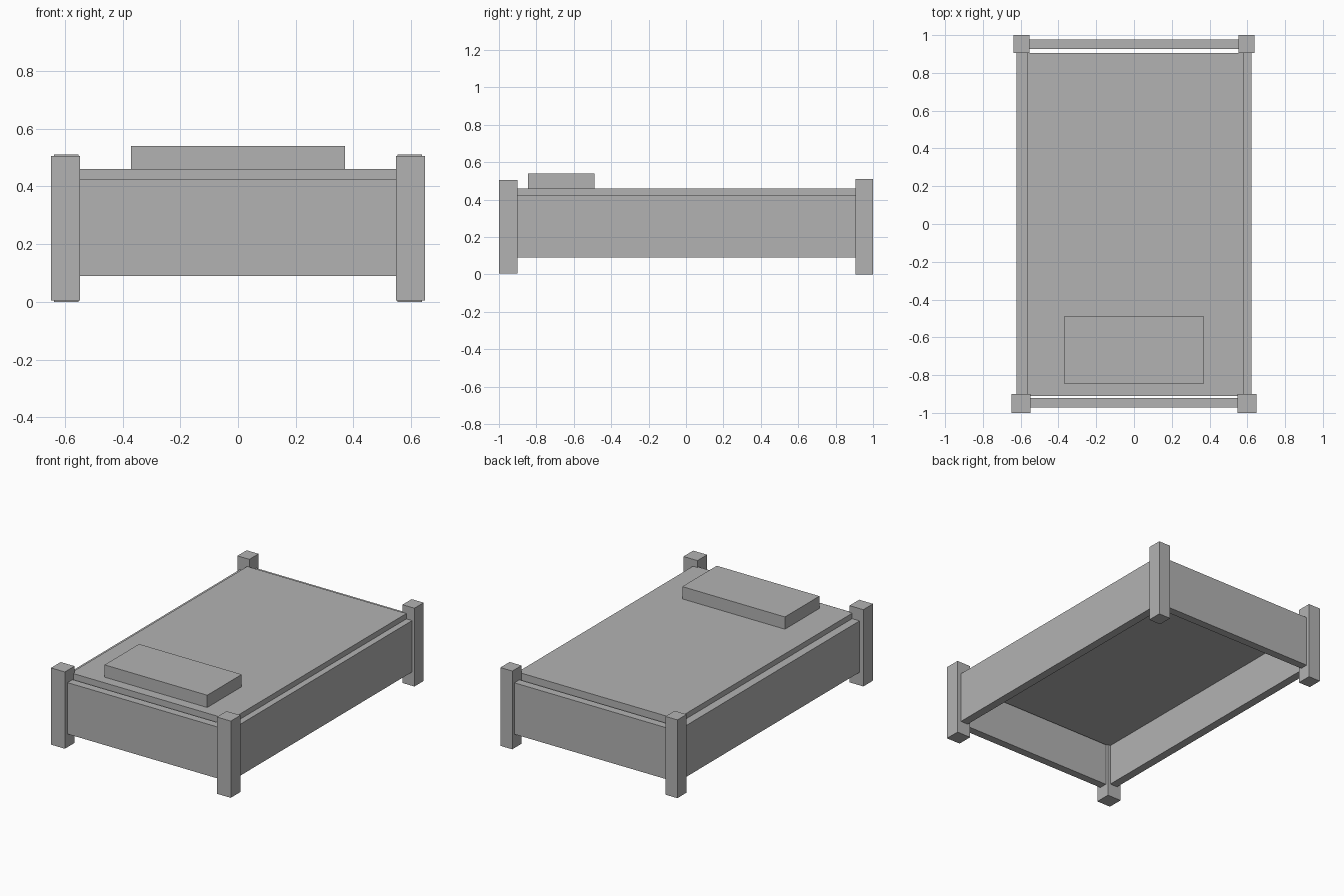
import bpy
from mathutils import Vector

if "Cube" in bpy.data.objects:
    bpy.data.objects.remove(bpy.data.objects["Cube"], do_unlink=True)

# One plain grey for the whole bed
GREY = (0.45, 0.45, 0.45, 1)
grey = bpy.data.materials.new("plain grey")
grey.use_nodes = True
grey.diffuse_color = GREY
grey.node_tree.nodes["Principled BSDF"].inputs["Base Color"].default_value = GREY


def box(name, low, high):
    """Flat-shaded box spanning two opposite corners."""
    low, high = Vector(low), Vector(high)
    bpy.ops.mesh.primitive_cube_add(size=1)
    obj = bpy.context.object
    obj.name = name
    for v in obj.data.vertices:
        v.co = (low + high) / 2 + v.co * (high - low)
    obj.data.materials.append(grey)
    return obj


# Posts and long side rails, mirrored left and right
for side, s in (("left", 1), ("right", -1)):
    box("front_post_" + side, (s * 0.598 - 0.05, -1, 0.005), (s * 0.598 + 0.05, -0.9, 0.505))
    box("back_post_" + side, (s * 0.595 - 0.043, 0.905, 0), (s * 0.595 + 0.043, 1, 0.51))
    box("side_rail_" + side, (s * 0.594 - 0.027, -0.92, 0.09), (s * 0.594 + 0.027, 0.92, 0.425))

# End boards between the posts
for name, y in (("front_board", -0.946), ("back_board", 0.952)):
    box(name, (-0.57, y - 0.026, 0.09), (0.57, y + 0.026, 0.425))

# Mattress and pillow
box("mattress", (-0.567, -0.91, 0.36), (0.58, 0.905, 0.46))
box("pillow", (-0.37, -0.845, 0.46), (0.37, -0.49, 0.54))
